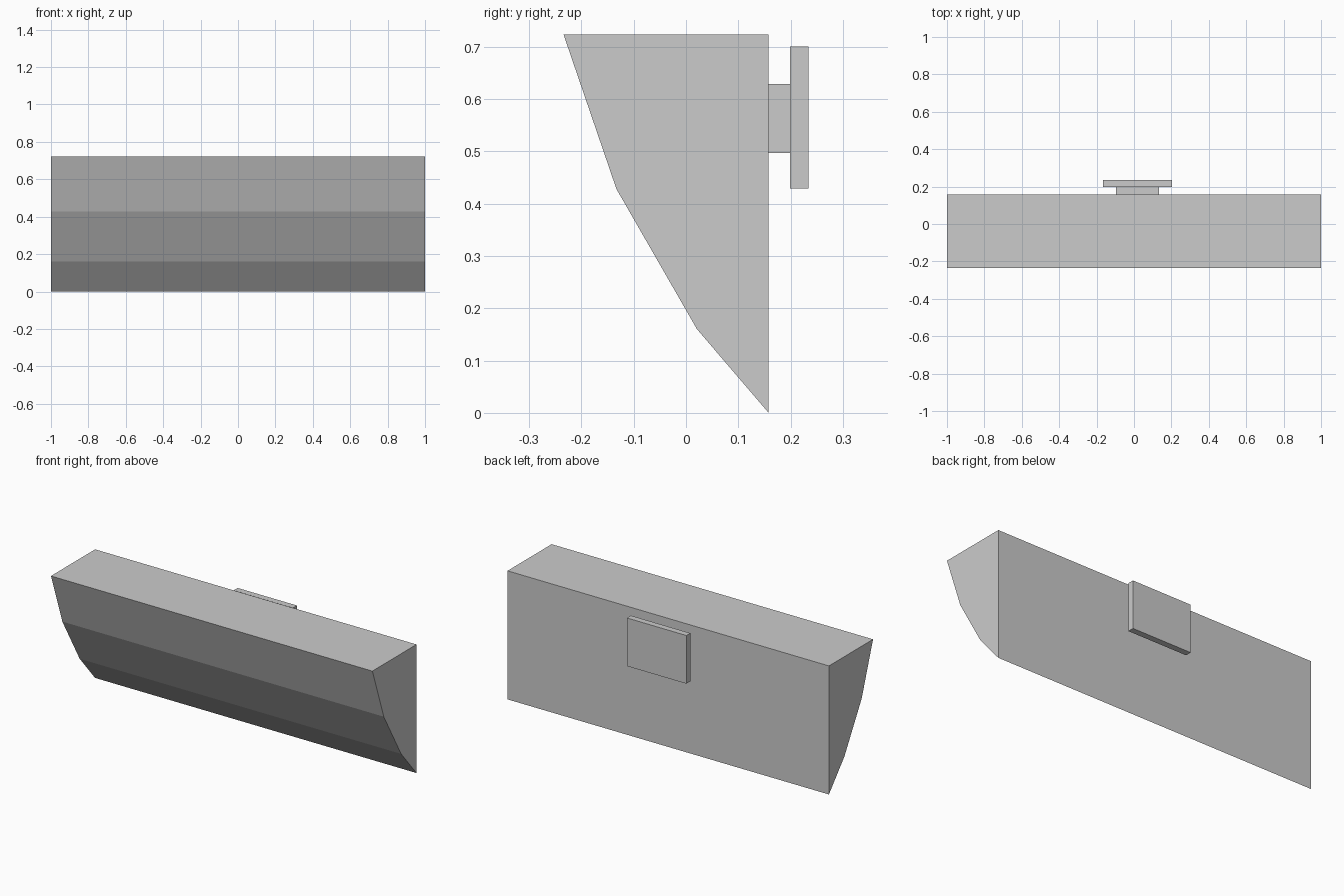
import bpy
import bmesh

old = bpy.data.objects.get("Cube")
if old:
    bpy.data.objects.remove(old, do_unlink=True)

grey = bpy.data.materials.new("plain_grey")
grey.use_nodes = True
COLOUR = (0.6, 0.6, 0.6, 1)
grey.diffuse_color = COLOUR
grey.node_tree.nodes["Principled BSDF"].inputs["Base Color"].default_value = COLOUR


def extrude_profile(name, profile, x0, x1):
    """Extrude a closed (y, z) profile along x."""
    bm = bmesh.new()
    face = bm.faces.new([bm.verts.new((x0, y, z)) for y, z in profile])
    result = bmesh.ops.extrude_face_region(bm, geom=[face])
    moved = [g for g in result["geom"] if isinstance(g, bmesh.types.BMVert)]
    bmesh.ops.translate(bm, verts=moved, vec=(x1 - x0, 0, 0))
    bmesh.ops.recalc_face_normals(bm, faces=bm.faces)
    mesh = bpy.data.meshes.new(name)
    bm.to_mesh(mesh)
    bm.free()
    mesh.materials.append(grey)
    obj = bpy.data.objects.new(name, mesh)
    bpy.context.collection.objects.link(obj)
    return obj


def block(name, x0, x1, y0, y1, z0, z1):
    return extrude_profile(name, [(y0, z0), (y1, z0), (y1, z1), (y0, z1)], x0, x1)


# Long body with a faceted, undercut front
extrude_profile("bucket_body",
                [(0.158, 0), (0.158, 0.723), (-0.234, 0.723),
                 (-0.133, 0.428), (0.021, 0.16)], -1, 1)

# Mount on the back: a short neck and a wider plate
block("mount_neck", -0.097, 0.134, 0.158, 0.199, 0.497, 0.629)
block("mount_plate", -0.166, 0.203, 0.199, 0.234, 0.429, 0.7)
